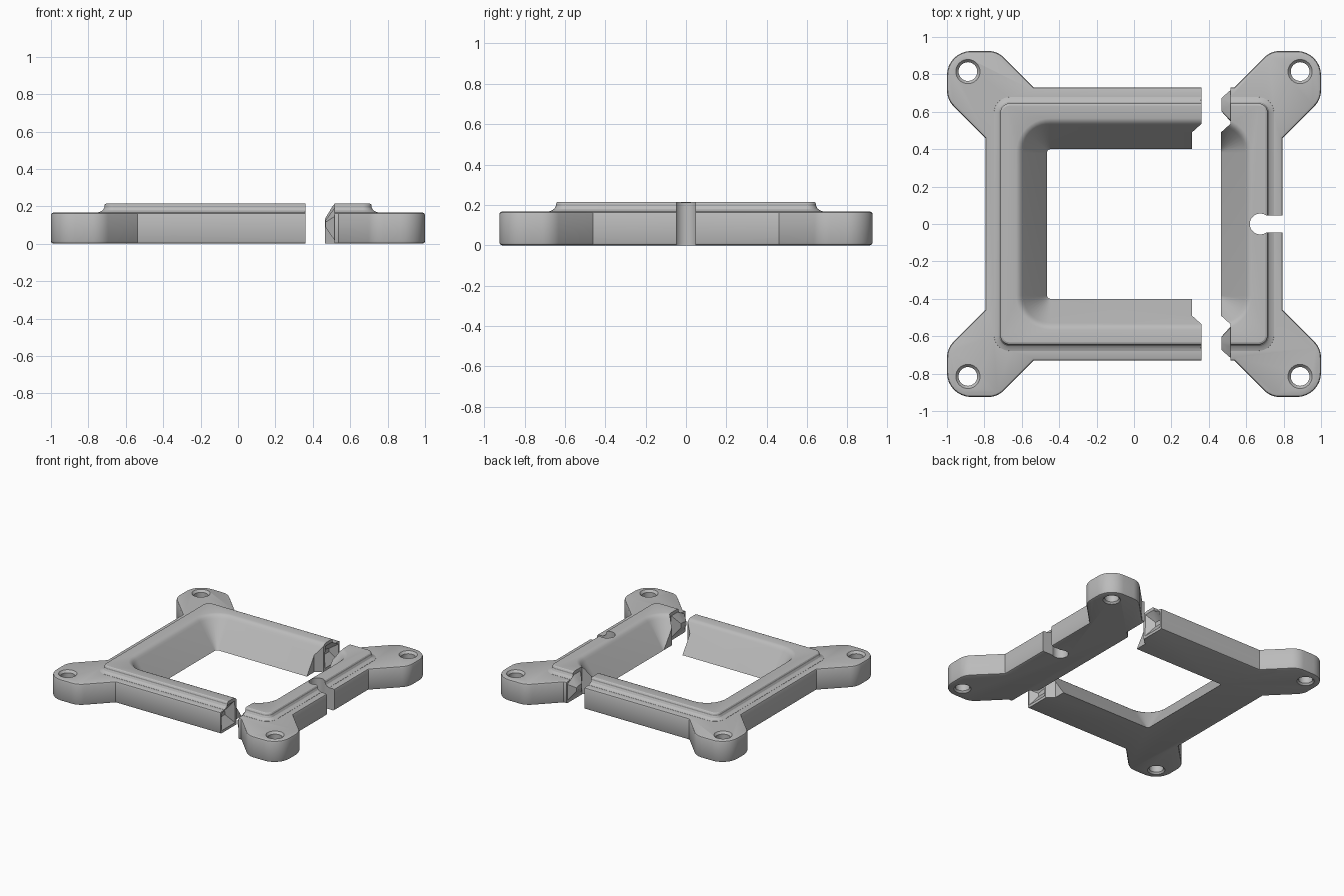
import bpy, bmesh, math
from mathutils import Vector

cube = bpy.data.objects.get("Cube")
if cube:
    bpy.data.objects.remove(cube, do_unlink=True)

grey = bpy.data.materials.new("warm_grey_plastic")
grey.use_nodes = True
COLOUR = (0.5, 0.5, 0.5, 1)
grey.diffuse_color = COLOUR
grey.node_tree.nodes["Principled BSDF"].inputs["Base Color"].default_value = COLOUR


def loft(name, rings, bevel=0):
    """Closed solid through matching rings of 3D points; bevel softens both rims."""
    bm = bmesh.new()
    loops = [[bm.verts.new(p) for p in ring] for ring in rings]
    n = len(loops[0])
    for a, b in zip(loops, loops[1:]):
        for i in range(n):
            j = (i + 1) % n
            bm.faces.new((a[i], a[j], b[j], b[i]))
    caps = [bm.faces.new(loops[0][::-1]), bm.faces.new(loops[-1])]
    bmesh.ops.recalc_face_normals(bm, faces=bm.faces)
    if bevel:
        edges = list({e for f in caps for e in f.edges})
        bmesh.ops.bevel(bm, geom=edges, offset=bevel, segments=2, profile=0.5, affect='EDGES')
    mesh = bpy.data.meshes.new(name)
    bm.to_mesh(mesh)
    bm.free()
    mesh.materials.append(grey)
    ob = bpy.data.objects.new(name, mesh)
    bpy.context.collection.objects.link(ob)
    return ob


def at(points, z):
    return [(x, y, z) for x, y in points]


def prism(name, points, z0, z1, bevel=0):
    return loft(name, [at(points, z0), at(points, z1)], bevel)


def combine(ob, other, operation, keep=False):
    mod = ob.modifiers.new("join", 'BOOLEAN')
    mod.operation, mod.object, mod.solver = operation, other, 'EXACT'
    bpy.context.view_layer.objects.active = ob
    bpy.ops.object.modifier_apply(modifier=mod.name)
    if not keep:
        bpy.data.objects.remove(other, do_unlink=True)


def fillet(corners, steps=8):
    """Round each (x, y, radius) corner of a polygon."""
    out = []
    for i, (x, y, r) in enumerate(corners):
        p = Vector((x, y))
        if not r:
            out.append(p)
            continue
        a = (Vector(corners[i - 1][:2]) - p).normalized()
        b = (Vector(corners[(i + 1) % len(corners)][:2]) - p).normalized()
        half = a.angle(b) / 2
        t = r / math.tan(half)
        c = p + (a + b).normalized() * r / math.sin(half)
        s, e = p + a * t - c, p + b * t - c
        sweep = math.pi - 2 * half
        for k in range(steps + 1):
            f = k / steps
            v = s * math.sin((1 - f) * sweep) + e * math.sin(f * sweep)
            out.append(c + v / math.sin(sweep))
    return out


def rounded_rect(hx, hy, r):
    # Quarter arcs placed directly so every ring has the same point count
    pts = []
    for q, (sx, sy) in enumerate([(1, 1), (-1, 1), (-1, -1), (1, -1)]):
        for k in range(11):
            a = math.pi / 2 * (q + k / 10)
            pts.append((sx * (hx - r) + r * math.cos(a), sy * (hy - r) + r * math.sin(a)))
    return pts


def circle(cx, cy, r, n=32):
    return [(cx + r * math.cos(2 * math.pi * k / n), cy + r * math.sin(2 * math.pi * k / n))
            for k in range(n)]


# Base plate with four diagonal corner lugs
quarter = [(0.795, 0.46, 0), (1.0, 0.665, 0.12), (1.0, 0.925, 0.13),
           (0.73, 0.925, 0.12), (0.537, 0.73, 0)]
corners = []
for sx, sy in [(1, 1), (-1, 1), (-1, -1), (1, -1)]:
    part = [(sx * x, sy * y, r) for x, y, r in quarter]
    corners += part if sx * sy > 0 else part[::-1]
frame = prism("frame", fillet(corners), 0, 0.167, 0.014)

# Raised rim with a flared foot and softened top edge
rim_profile = [(0.036, 0.155), (0.033, 0.168), (0.018, 0.173), (0.007, 0.181),
               (0, 0.194), (0, 0.204), (-0.004, 0.211), (-0.012, 0.215)]
rim = loft("rim", [at(rounded_rect(0.715 + d, 0.645 + d, 0.05 + d), z) for d, z in rim_profile])
combine(frame, rim, 'UNION')

# Sloping window opening: sharp corners below, round ones above
slope = [(-0.012, -0.02), (0, 0), (0.128, 0.187), (0.138, 0.2), (0.15, 0.21),
         (0.168, 0.216), (0.18, 0.24)]
opening = loft("opening", [at(rounded_rect(0.465 + d, 0.4 + d, 0.018 + max(d, -0.01)), z)
                           for d, z in slope])
combine(frame, opening, 'DIFFERENCE')

# Countersunk screw holes
hole_profile = [(0.066, -0.005), (0.05, 0.013), (0.05, 0.15), (0.07, 0.173)]
for sx in (-1, 1):
    for sy in (-1, 1):
        hole = loft("hole", [at(circle(sx * 0.888, sy * 0.815, r), z) for r, z in hole_profile])
        combine(frame, hole, 'DIFFERENCE')

# Keyhole cable slot in the left side
arc = [math.radians(55 + 250 * k / 24) for k in range(25)]
slot_outline = [(0.9, 0.047)] + [(0.675 + 0.056 * math.cos(a), 0.056 * math.sin(a))
                                 for a in arc] + [(0.9, -0.047)]
combine(frame, prism("slot", slot_outline, -0.1, 0.4), 'DIFFERENCE')

# Split the frame along a stepped line into two separated pieces
GAP = 0.155
step = [(0.36, -1.2), (0.36, -0.535), (0.31, -0.49),
        (0.31, 0.49), (0.36, 0.535), (0.36, 1.2)]
small = frame.copy()
small.data = frame.data.copy()
bpy.context.collection.objects.link(small)
frame.name, small.name = "main_frame", "end_frame"
combine(frame, prism("keep_main", step + [(-1.2, 1.2), (-1.2, -1.2)], -0.1, 0.4), 'INTERSECT')
shifted = [(x + GAP, y) for x, y in step]
combine(small, prism("keep_end", shifted[::-1] + [(1.2, -1.2), (1.2, 1.2)], -0.1, 0.4), 'INTERSECT')

# Tapered tongues on the end piece and matching sockets in the main piece
section = [(0.55, 0.02), (0.715, 0.02), (0.715, 0.145), (0.635, 0.19), (0.555, 0.19)]


def tongue(name, side, root, base, tip):
    mid_y, mid_z = 0.642, 0.107
    small_end = [(tip, side * (mid_y + (y - mid_y) * 0.42), mid_z + (z - mid_z) * 0.2)
                 for y, z in section]
    big_end = [(base, side * y, z) for y, z in section]
    rear = [(root, side * y, z) for y, z in section]
    return loft(name, [rear, big_end, small_end])


for side in (-1, 1):
    combine(small, tongue("tongue", side, 0.53, 0.515, 0.467), 'UNION')
    combine(frame, tongue("socket", side, 0.38, 0.36, 0.31), 'DIFFERENCE')

for ob in (frame, small):
    bpy.ops.object.select_all(action='DESELECT')
    ob.select_set(True)
    bpy.context.view_layer.objects.active = ob
    bpy.ops.object.shade_smooth_by_angle(angle=math.radians(25))
